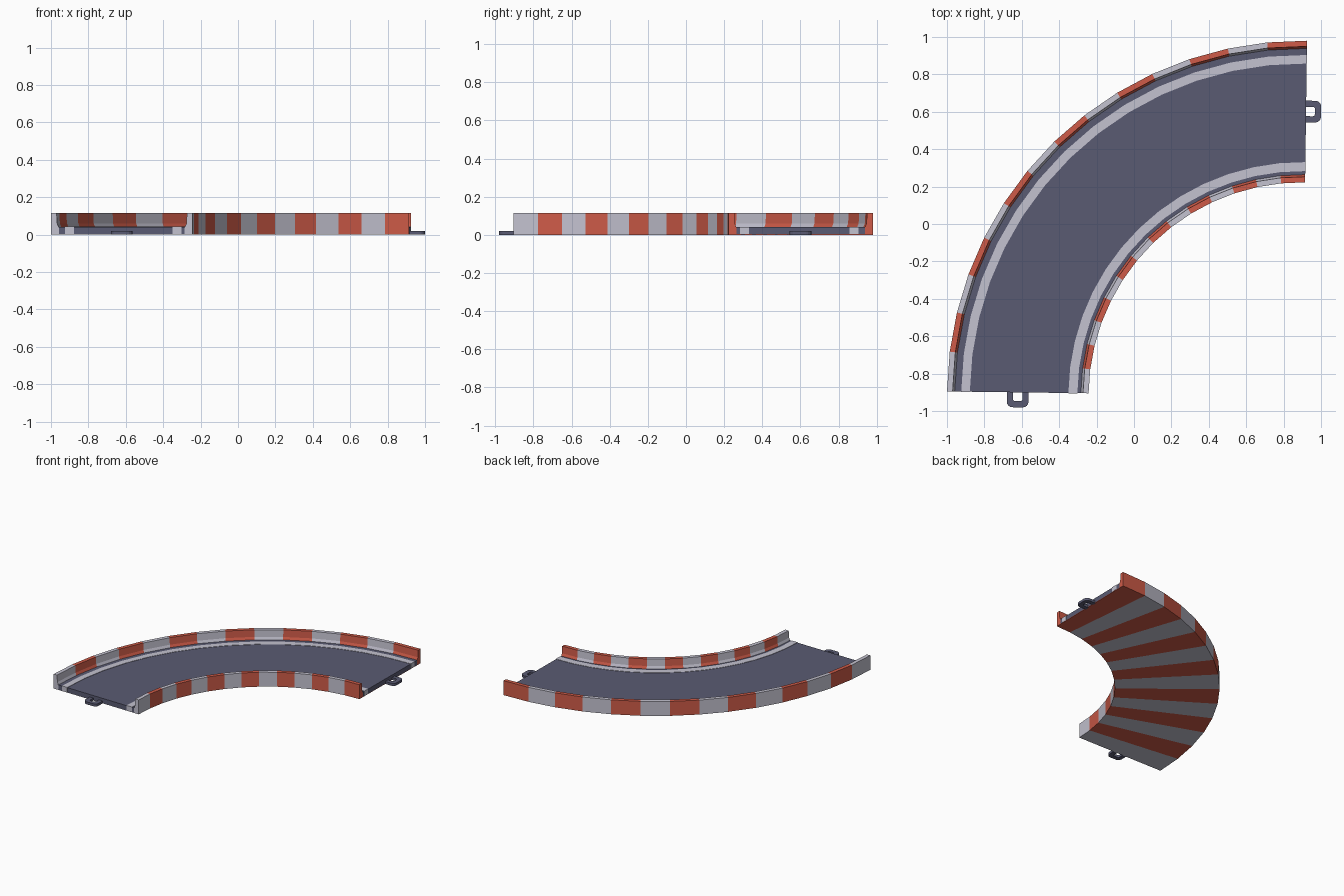
import bpy, bmesh, math

if "Cube" in bpy.data.objects:
    bpy.data.objects.remove(bpy.data.objects["Cube"])

def material(name, rgb):
    m = bpy.data.materials.new(name)
    m.diffuse_color = (*rgb, 1)
    m.use_nodes = True
    m.node_tree.nodes["Principled BSDF"].inputs["Base Color"].default_value = m.diffuse_color
    return m

GREY = material("slate grey", (0.102, 0.105, 0.171))
WHITE = material("off white", (0.55, 0.54, 0.63))
RED = material("coral red", (0.62, 0.105, 0.065))

CX, CY = 0.90, -0.92            # centre of the bend
A0, A1 = 179.25, 89.25          # start and end angles
N = 14                          # segments, one per stripe
RI, RO = 1.143, 1.90            # inner and outer radius

def finish(name, bm, mats, smooth=None):
    bmesh.ops.recalc_face_normals(bm, faces=bm.faces)
    me = bpy.data.meshes.new(name)
    bm.to_mesh(me)
    bm.free()
    for m in mats:
        me.materials.append(m)
    ob = bpy.data.objects.new(name, me)
    bpy.context.collection.objects.link(ob)
    return ob

def sweep(name, profile, mats, over=0.0):
    """Sweep a closed (radius, z) profile round the bend; materials alternate."""
    bm = bmesh.new()
    rings = []
    for i in range(N + 1):
        a = A0 + (A1 - A0) * i / N
        a += over if i == 0 else -over if i == N else 0
        a = math.radians(a)
        rings.append([bm.verts.new((CX + r * math.cos(a), CY + r * math.sin(a), z))
                      for r, z in profile])
    k = len(profile)
    for i in range(N):
        for j in range(k):
            f = bm.faces.new((rings[i][j], rings[i][(j + 1) % k],
                              rings[i + 1][(j + 1) % k], rings[i + 1][j]))
            f.material_index = i % len(mats)
    bm.faces.new(rings[0]).material_index = 0
    bm.faces.new(rings[-1]).material_index = (N - 1) % len(mats)
    return finish(name, bm, mats)

def box(r0, r1, z0, z1):
    return [(r0, z0), (r1, z0), (r1, z1), (r0, z1)]

# Striped tray: base and both kerb walls in one U-shaped section
wall = [(0, 0.115), (0.030, 0.115), (0.033, 0.06), (0.042, 0.038), (0.042, 0.004)]
tray = ([(RI, 0)] + [(RI + d, z) for d, z in wall]
        + [(RO - d, z) for d, z in reversed(wall)] + [(RO, 0)])
sweep("striped_kerb_tray", tray, [WHITE, RED])

# Road slab and the two painted edge lines
sweep("road", box(RI + 0.034, RO - 0.034, 0.003, 0.040), [GREY])
for name, r0, r1 in (("inner_line", 1.203, 1.251), ("outer_line", 1.778, 1.824)):
    sweep(name, box(r0, r1, 0.004, 0.0425), [WHITE], over=0.06)

# Connector loops
def u_path(half, length, rad):
    pts = [(-half, -0.01)]
    for cx, start in ((-half + rad, 180), (half - rad, 90)):
        for s in range(5):
            a = math.radians(start - 90 * s / 4)
            pts.append((cx + rad * math.cos(a), length - rad + rad * math.sin(a)))
    return pts + [(half, -0.01)]

def loop(name, angle, sign):
    a = math.radians(angle)
    radial = (math.cos(a), math.sin(a))
    out = (-sign * math.sin(a), sign * math.cos(a))
    rm = (RI + RO) / 2
    bm = bmesh.new()
    sections = []
    for (to, oo), (ti, oi) in zip(u_path(0.058, 0.08, 0.03), u_path(0.025, 0.047, 0.01)):
        sec = []
        for t, o, z in ((to, oo, 0), (ti, oi, 0), (ti, oi, 0.02), (to, oo, 0.02)):
            sec.append(bm.verts.new((CX + (rm + t) * radial[0] + o * out[0],
                                     CY + (rm + t) * radial[1] + o * out[1], z)))
        sections.append(sec)
    for s, e in zip(sections, sections[1:]):
        for j in range(4):
            bm.faces.new((s[j], s[(j + 1) % 4], e[(j + 1) % 4], e[j]))
    bm.faces.new(sections[0])
    bm.faces.new(sections[-1])
    finish(name, bm, [GREY])

loop("front_connector_loop", A0, 1)
loop("right_connector_loop", A1, -1)
